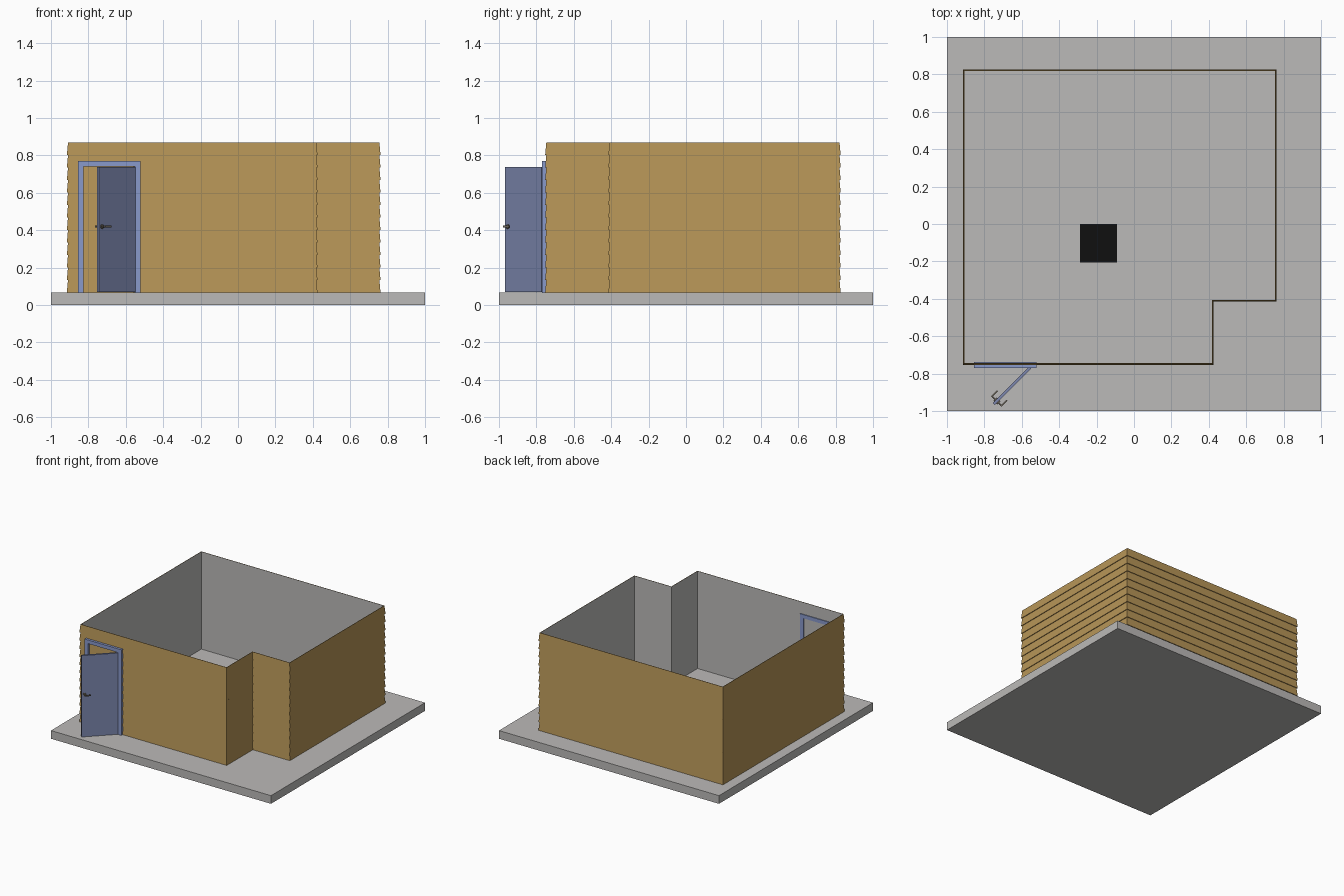
import bpy, bmesh, math
from mathutils import Matrix, Vector

if "Cube" in bpy.data.objects:
    bpy.data.objects.remove(bpy.data.objects["Cube"])


def material(name, rgb):
    m = bpy.data.materials.new(name)
    m.diffuse_color = (*rgb, 1)
    m.use_nodes = True
    m.node_tree.nodes["Principled BSDF"].inputs["Base Color"].default_value = m.diffuse_color
    return m


CONCRETE = material("concrete_gray", (0.50, 0.49, 0.48))
TAN = material("siding_tan", (0.47, 0.30, 0.095))
TRIM = material("trim_blue", (0.25, 0.32, 0.60))
LEAF = material("door_blue", (0.20, 0.24, 0.42))
BLACK = material("grate_black", (0.005, 0.005, 0.005))
METAL = material("handle_metal", (0.16, 0.14, 0.11))


def finish(name, bm, *mats):
    me = bpy.data.meshes.new(name)
    bm.normal_update()
    bm.to_mesh(me)
    bm.free()
    ob = bpy.data.objects.new(name, me)
    bpy.context.collection.objects.link(ob)
    for m in mats:
        me.materials.append(m)
    return ob


def box(name, lo, hi, mat, matrix=None):
    lo, hi = Vector(lo), Vector(hi)
    bm = bmesh.new()
    bmesh.ops.create_cube(bm, size=1)
    bmesh.ops.scale(bm, vec=hi - lo, verts=bm.verts)
    bmesh.ops.translate(bm, vec=(lo + hi) / 2, verts=bm.verts)
    ob = finish(name, bm, mat)
    if matrix:
        ob.matrix_world = matrix
    return ob


FLOOR, TOP = 0.067, 0.868

# Concrete slab with a flush floor panel and a black floor grate
box("slab", (-1, -1, 0), (1, 1, FLOOR), CONCRETE)
box("floor_panel", (-0.46, 0.09, FLOOR - 0.01), (-0.13, 0.30, FLOOR + 0.001), CONCRETE)
box("floor_grate", (-0.29, -0.205, FLOOR - 0.01), (-0.09, 0.0, FLOOR + 0.003), BLACK)

# Walls: lap siding profile swept round the notched floor plan
PLAN = [(-0.915, -0.753), (0.425, -0.753), (0.425, -0.415),
        (0.762, -0.415), (0.762, 0.827), (-0.915, 0.827)]


def inset(d):
    # mitred inset of the counter-clockwise, right-angled plan
    pts = [Vector(p) for p in PLAN]
    out = []
    for i, p in enumerate(pts):
        a = (p - pts[i - 1]).normalized()
        b = (pts[(i + 1) % len(pts)] - p).normalized()
        out.append(p + d * (Vector((-a.y, a.x)) + Vector((-b.y, b.x))))
    return out


COURSES, LAP, THICK = 12, 0.006, 0.009
step = (TOP - FLOOR) / COURSES
profile = []
for i in range(COURSES):
    profile += [(0, FLOOR + i * step), (LAP, FLOOR + (i + 1) * step)]
profile += [(THICK, TOP), (THICK, FLOOR)]

bm = bmesh.new()
rings = [[bm.verts.new((p.x, p.y, z)) for p in inset(d)] for d, z in profile]
n = len(PLAN)
for k in range(len(rings)):
    r, s = rings[k], rings[(k + 1) % len(rings)]
    for j in range(n):
        f = bm.faces.new((r[j], r[(j + 1) % n], s[(j + 1) % n], s[j]))
        f.material_index = 1 if k == len(rings) - 2 else 0   # inner lining is gray
finish("walls", bm, TAN, CONCRETE)

# Door casing: two jambs and a head, showing on both sides of the wall
Y0, Y1 = -0.770, -0.737
box("left_jamb", (-0.855, Y0, FLOOR), (-0.825, Y1, 0.74), TRIM)
box("right_jamb", (-0.552, Y0, FLOOR), (-0.522, Y1, 0.74), TRIM)
box("door_head", (-0.855, Y0, 0.74), (-0.522, Y1, 0.77), TRIM)

# Door leaf swung open 45 degrees; local x runs from hinge to free edge
hinge = Matrix.Translation((-0.555, -0.768, 0)) @ Matrix.Rotation(math.radians(225), 4, 'Z')
box("door_leaf", (0, -0.008, FLOOR + 0.003), (0.275, 0.008, 0.738), LEAF, hinge)

# Lever handles on both faces: rose, stem and lever
for side, label in ((1, "inner"), (-1, "outer")):
    bm = bmesh.new()
    for radius, length in ((0.012, 0.006), (0.004, 0.03)):
        m = (Matrix.Translation((0.252, side * (0.008 + length / 2), 0.42))
             @ Matrix.Rotation(math.pi / 2, 4, 'X'))
        bmesh.ops.create_cone(bm, cap_ends=True, segments=16, radius1=radius,
                              radius2=radius, depth=length, matrix=m)
    m = (Matrix.Translation((0.234, side * 0.036, 0.42))
         @ Matrix.Diagonal((0.046, 0.007, 0.009, 1)))
    bmesh.ops.create_cube(bm, size=1, matrix=m)
    finish(label + "_door_handle", bm, METAL).matrix_world = hinge
